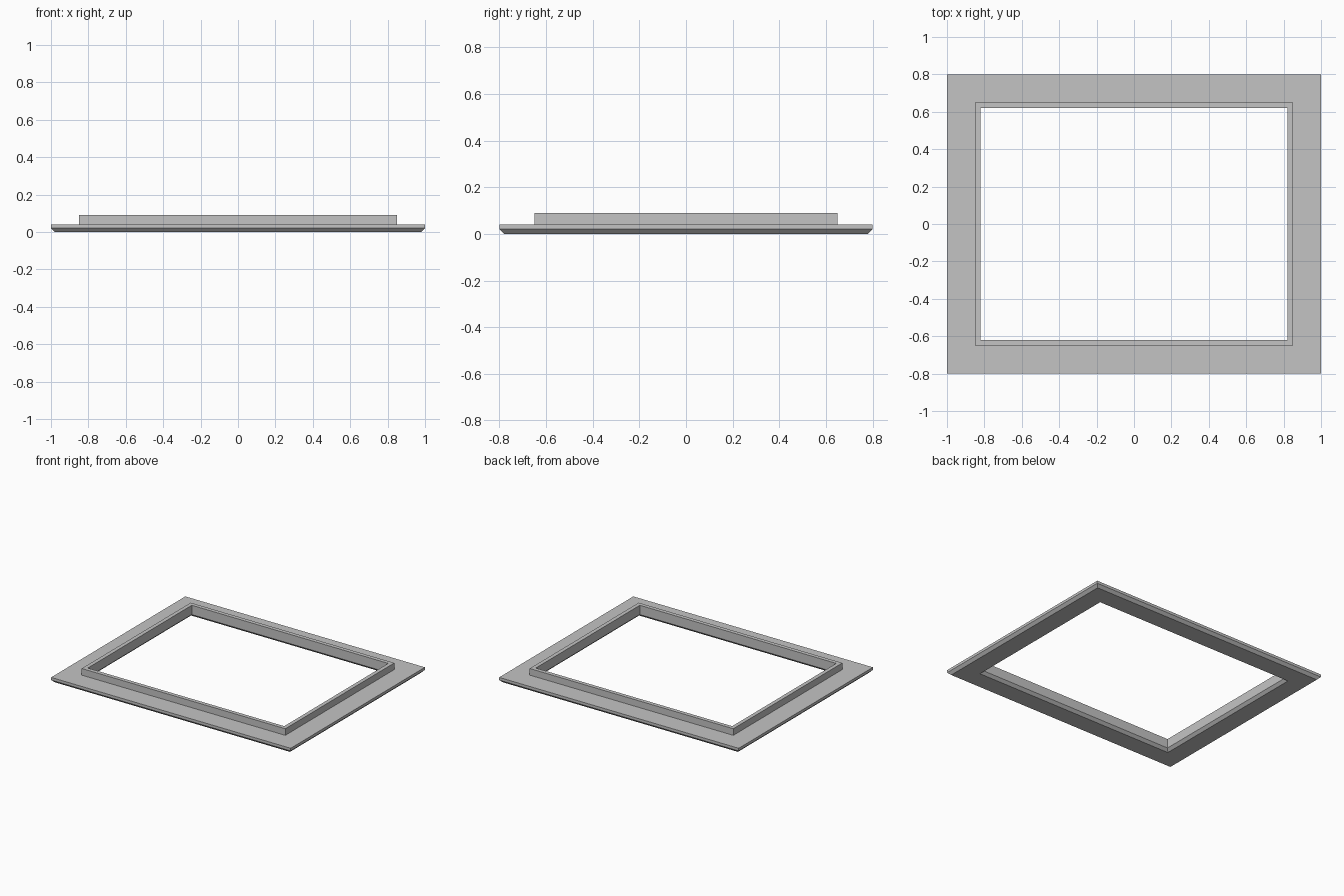
import bpy
import bmesh

if "Cube" in bpy.data.objects:
    bpy.data.objects.remove(bpy.data.objects["Cube"], do_unlink=True)

HALF_X, HALF_Y = 1.0, 0.8

# Plain grey finish
grey = bpy.data.materials.new("grey")
grey.use_nodes = True
colour = (0.55, 0.55, 0.55, 1)
grey.diffuse_color = colour
grey.node_tree.nodes["Principled BSDF"].inputs["Base Color"].default_value = colour


def sweep_frame(name, profile):
    """Sweep a closed (inset, height) profile around the rectangle with mitred corners."""
    bm = bmesh.new()
    rings = []
    for sx, sy in ((-1, -1), (1, -1), (1, 1), (-1, 1)):
        rings.append([bm.verts.new((sx * (HALF_X - d), sy * (HALF_Y - d), z))
                      for d, z in profile])
    n = len(profile)
    for c in range(4):
        a, b = rings[c], rings[(c + 1) % 4]
        for i in range(n):
            j = (i + 1) % n
            bm.faces.new((a[i], b[i], b[j], a[j]))
    bmesh.ops.recalc_face_normals(bm, faces=bm.faces)
    mesh = bpy.data.meshes.new(name)
    bm.to_mesh(mesh)
    bm.free()
    mesh.materials.append(grey)
    obj = bpy.data.objects.new(name, mesh)
    bpy.context.collection.objects.link(obj)
    return obj


# Wide flange with chamfered lower edges and a raised lip around the opening
sweep_frame("flanged_frame", [
    (0.02, 0), (0, 0.02), (0, 0.04),        # outer chamfer and edge
    (0.15, 0.04), (0.15, 0.09),             # flange top and lip outside
    (0.18, 0.09), (0.18, 0.02), (0.16, 0),  # lip inside and inner chamfer
])
